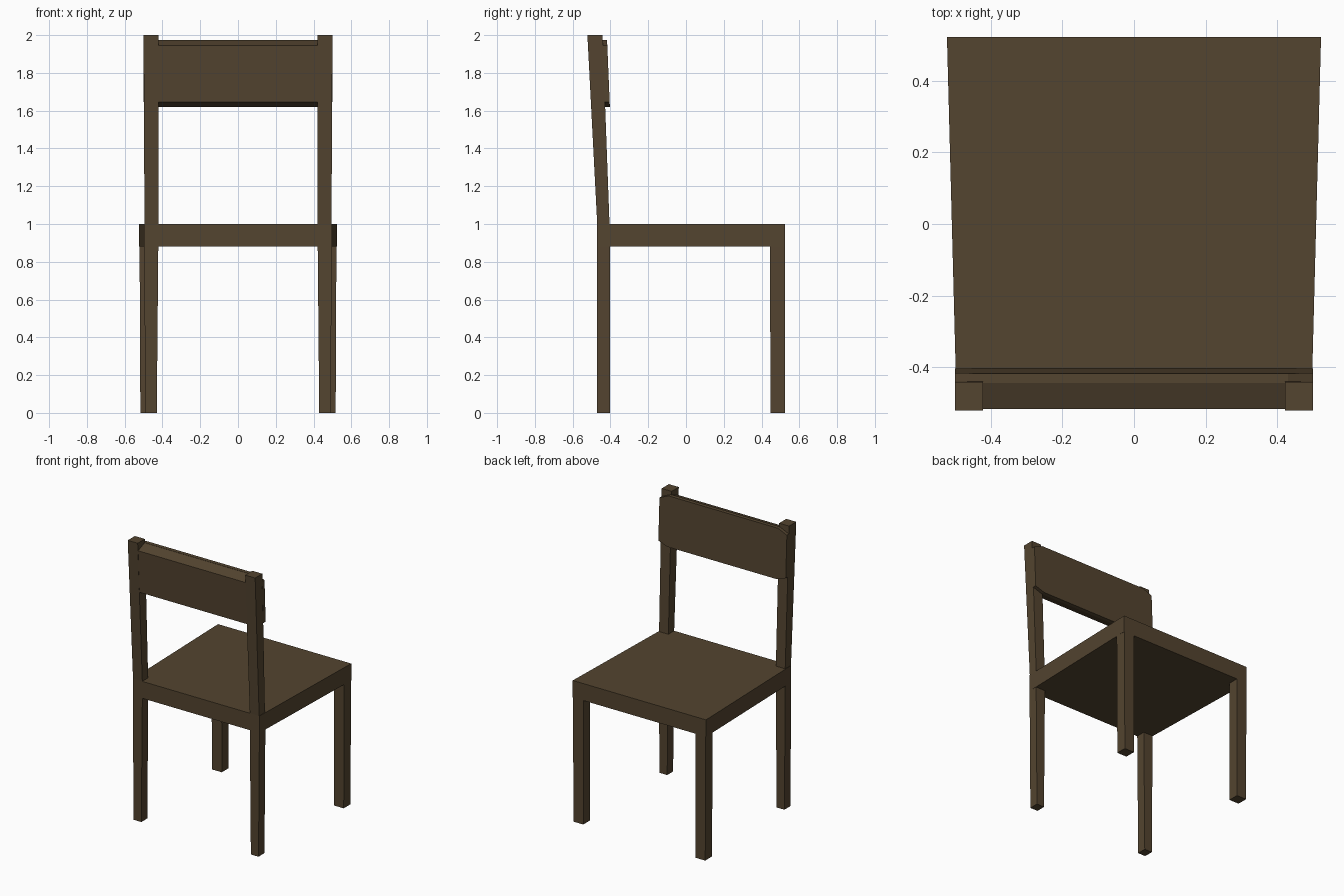
import bpy
import bmesh

old = bpy.data.objects.get("Cube")
if old:
    bpy.data.objects.remove(old, do_unlink=True)

wood = bpy.data.materials.new("dark brown wood")
wood.use_nodes = True
brown = (0.087, 0.058, 0.029, 1)
wood.diffuse_color = brown
wood.node_tree.nodes["Principled BSDF"].inputs["Base Color"].default_value = brown


def loft(name, first, second):
    """Solid between two matching rings of points."""
    bm = bmesh.new()
    a = [bm.verts.new(p) for p in first]
    b = [bm.verts.new(p) for p in second]
    bm.faces.new(a)
    bm.faces.new(b)
    for i in range(len(a)):
        j = (i + 1) % len(a)
        bm.faces.new((a[i], a[j], b[j], b[i]))
    bmesh.ops.recalc_face_normals(bm, faces=bm.faces)
    mesh = bpy.data.meshes.new(name)
    bm.to_mesh(mesh)
    bm.free()
    mesh.materials.append(wood)
    obj = bpy.data.objects.new(name, mesh)
    bpy.context.collection.objects.link(obj)
    return obj


def rect(x0, x1, y0, y1, z):
    return [(x0, y0, z), (x1, y0, z), (x1, y1, z), (x0, y1, z)]


SEAT_LOW, SEAT_TOP = 0.88, 1.0
BACK, FRONT = -0.47, 0.523


# Seat, slightly wider at the open edge
def seat_ring(z):
    return [(-0.497, BACK, z), (0.497, BACK, z), (0.523, FRONT, z), (-0.523, FRONT, z)]


loft("seat", seat_ring(SEAT_LOW), seat_ring(SEAT_TOP))

# Legs and leaning back posts on both sides
for side, s in (("left", 1), ("right", -1)):
    loft("front_leg_" + side,
         rect(s * 0.44, s * 0.517, 0.447, FRONT, 0),
         rect(s * 0.44, s * 0.521, 0.445, FRONT, SEAT_LOW))
    loft("rear_leg_" + side,
         rect(s * 0.43, s * 0.49, BACK, -0.403, 0),
         rect(s * 0.422, s * 0.497, BACK, -0.403, SEAT_LOW))
    loft("back_post_" + side,
         rect(s * 0.422, s * 0.495, BACK, -0.405, SEAT_TOP),
         rect(s * 0.422, s * 0.5, -0.522, -0.442, 2))

# Backrest core between the posts, flaring toward the seat side
W = 0.422
loft("backrest_core",
     [(-W, -0.503, 1.645), (W, -0.503, 1.645), (W, -0.517, 1.945), (-W, -0.517, 1.945)],
     [(-W, -0.427, 1.62), (W, -0.427, 1.62), (W, -0.441, 1.975), (-W, -0.441, 1.975)])

# Backrest front board with clipped corners, lapping over the posts
outline = [(-0.5, 1.645), (-0.43, 1.62), (0.43, 1.62), (0.5, 1.645),
           (0.5, 1.945), (0.43, 1.975), (-0.43, 1.975), (-0.5, 1.945)]


def board_ring(y):
    return [(x, y - 0.042 * (z - 1.62), z) for x, z in outline]


loft("backrest_board", board_ring(-0.43), board_ring(-0.403))
